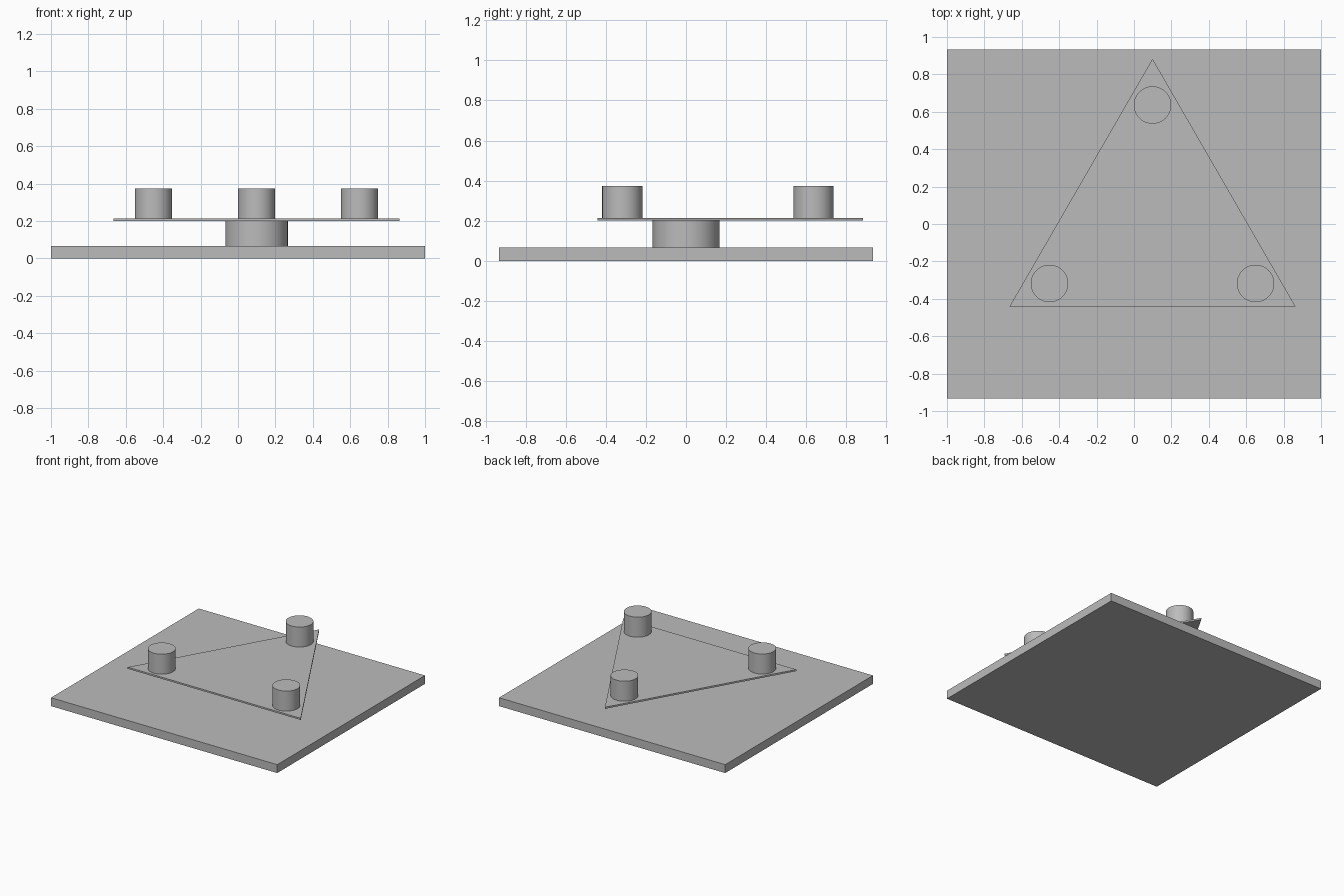
import bpy
import math

cube = bpy.data.objects.get("Cube")
if cube:
    bpy.data.objects.remove(cube, do_unlink=True)

grey = bpy.data.materials.new("plain grey")
grey.use_nodes = True
COLOUR = (0.5, 0.5, 0.5, 1)
grey.diffuse_color = COLOUR
grey.node_tree.nodes["Principled BSDF"].inputs["Base Color"].default_value = COLOUR

CENTRE_X = 0.099
BASE_TOP, POST_TOP, PLATE_TOP, PEG_TOP = 0.067, 0.2, 0.213, 0.373


def prism(name, sides, radius, x, y, bottom, top, turn=0):
    """Upright prism or cylinder between two heights."""
    bpy.ops.mesh.primitive_cylinder_add(
        vertices=sides, radius=radius, depth=top - bottom,
        location=(x, y, (bottom + top) / 2))
    obj = bpy.context.object
    obj.name = name
    obj.data.materials.append(grey)
    # The primitive starts with a corner on +y
    obj.rotation_euler.z = turn
    if sides > 8:
        bpy.ops.object.shade_smooth_by_angle(angle=math.radians(30))
    return obj


# Base slab
bpy.ops.mesh.primitive_cube_add(size=1, location=(0, 0, BASE_TOP / 2))
base = bpy.context.object
base.name = "base_slab"
base.scale = (2, 1.866, BASE_TOP)
base.data.materials.append(grey)

# Central post carrying the triangular plate
prism("centre_post", 64, 0.167, CENTRE_X, 0, BASE_TOP, POST_TOP)
prism("triangle_plate", 3, 0.883, CENTRE_X, 0, POST_TOP, PLATE_TOP)

# One peg near each corner of the plate
for i, name in enumerate(("back_peg", "right_peg", "left_peg")):
    a = math.radians(90 + 120 * i)
    prism(name, 64, 0.1, CENTRE_X + 0.636 * math.cos(a),
          0.636 * math.sin(a), PLATE_TOP, PEG_TOP)
